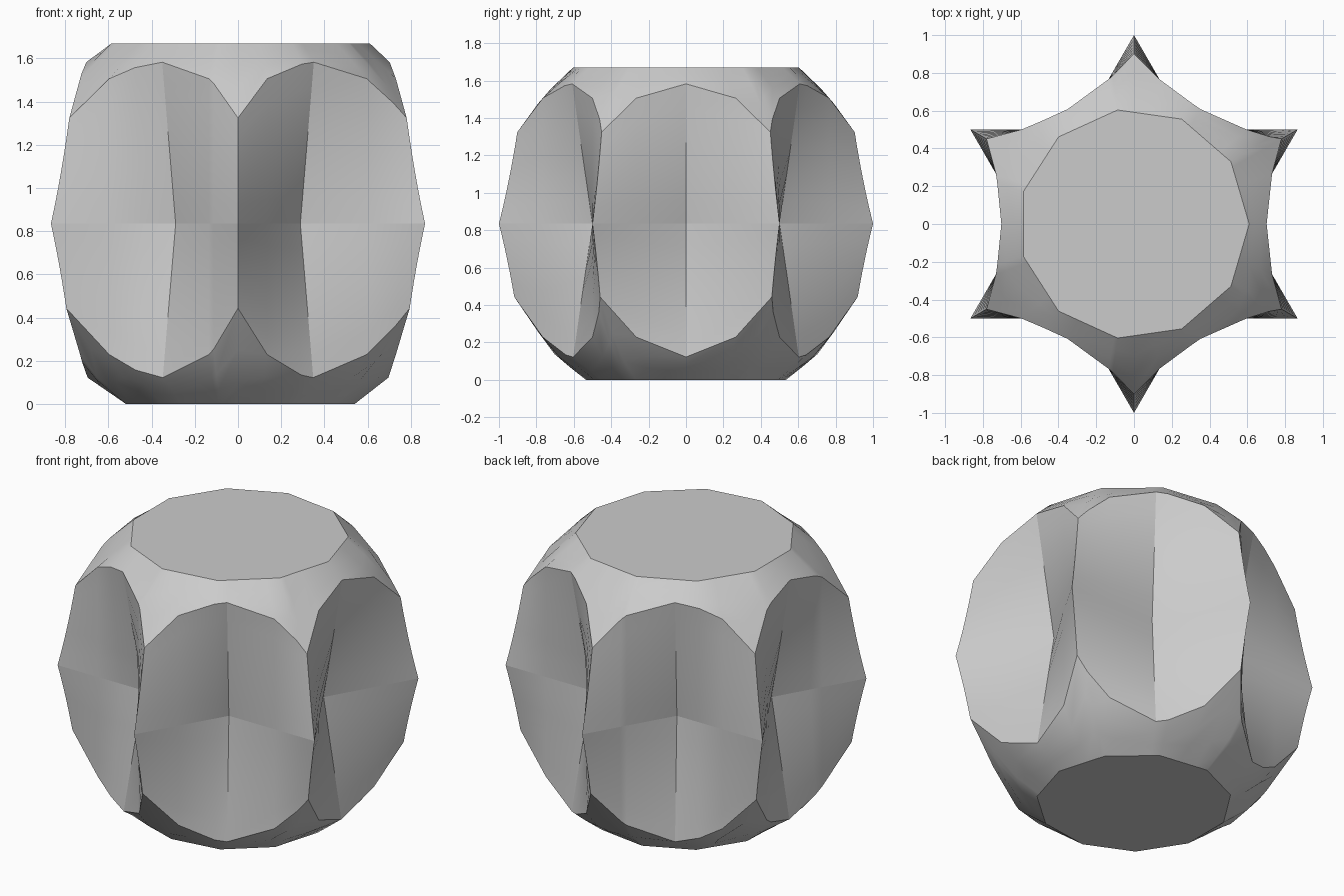
import bpy, bmesh
from math import radians, cos, sin, pi

if "Cube" in bpy.data.objects:
    bpy.data.objects.remove(bpy.data.objects["Cube"])

MID = 0.835            # height of the widest star section
PANEL, SHELL = 6, 3    # rows in each scooped panel half / rounded shell


def lerp_profile(pts, r):
    # height of the rounded shell at radius r
    for (r0, z0), (r1, z1) in zip(pts, pts[1:]):
        if r <= r1:
            break
    return z0 + (z1 - z0) * (r - r0) / (r1 - r0)


TOP = [(0.61, 1.67), (0.70, 1.585), (0.772, 1.515), (0.905, 1.32), (1.0, 1.12)]
BOTTOM = [(0.54, 0.0), (0.70, 0.125), (0.772, 0.22), (0.91, 0.43), (1.0, 0.58)]


def scoop_radius(a, dz):
    # six-pointed star section whose notches flatten away from the middle
    base = 0.5774 + 0.167 * dz
    slope = 0.5774 * (1 - dz / 0.92)
    return base / (cos(a) - slope * sin(a))


def rim_height(a, prof, sign):
    # distance from the middle where the scoop meets the shell
    lo, hi = 0.2, 0.83
    for _ in range(40):
        m = (lo + hi) / 2
        shell = abs(lerp_profile(prof, scoop_radius(a, m)) - MID)
        if m < shell:
            lo = m
        else:
            hi = m
    return lo


# columns: grooves, tips, in-between points and the eleven cap corners
base = [k * 60 + o for k in range(6) for o in (0, 20, 30, 40)]
corners = [i * 360 / 11 for i in range(11)]
angles = sorted([b for b in base if all(abs(b - c) > 0.5 for c in corners)] + corners)


def column(deg, prof, sign):
    a = abs(radians((deg + 30) % 60 - 30))
    rim = rim_height(a, prof, sign)
    out = [(scoop_radius(a, rim * k / PANEL), MID + sign * rim * k / PANEL)
           for k in range(PANEL + 1)]
    rb = out[-1][0]
    rc = prof[0][0]
    flat = rc * cos(pi / 11) / cos(radians((deg % (360 / 11)) - 180 / 11))
    for k in range(1, SHELL + 1):
        f = k / SHELL
        out.append((rb + (flat - rb) * f, lerp_profile(prof, rb + (rc - rb) * f)))
    return out


bm = bmesh.new()
cols = []
for deg in angles:
    t = radians(deg)
    pts = column(deg, BOTTOM, -1)[:0:-1] + column(deg, TOP, 1)
    cols.append([bm.verts.new((r * cos(t), r * sin(t), z)) for r, z in pts])

n, rows = len(cols), len(cols[0])
for i in range(n):
    c, d = cols[i], cols[(i + 1) % n]
    for j in range(rows - 1):
        bm.faces.new((c[j], d[j], d[j + 1], c[j + 1]))
bm.faces.new([c[-1] for c in cols])
bm.faces.new([c[0] for c in reversed(cols)])
for f in bm.faces:
    f.smooth = True


def sharpen(v, w):
    e = bm.edges.get((v, w))
    if e:
        e.smooth = False


# creases: cap rims, panel outlines, middle fold, grooves and tip ridges
mid = PANEL + SHELL
for i in range(n):
    for j in (0, SHELL, mid, mid + PANEL, rows - 1):
        sharpen(cols[i][j], cols[(i + 1) % n][j])
    off = angles[i] % 30
    if min(off, 30 - off) < 0.01:
        for j in range(SHELL, mid + PANEL):
            sharpen(cols[i][j], cols[i][j + 1])

bmesh.ops.recalc_face_normals(bm, faces=bm.faces[:])
mesh = bpy.data.meshes.new("scooped_ball")
bm.to_mesh(mesh)
bm.free()
bpy.context.collection.objects.link(bpy.data.objects.new("scooped_ball", mesh))
